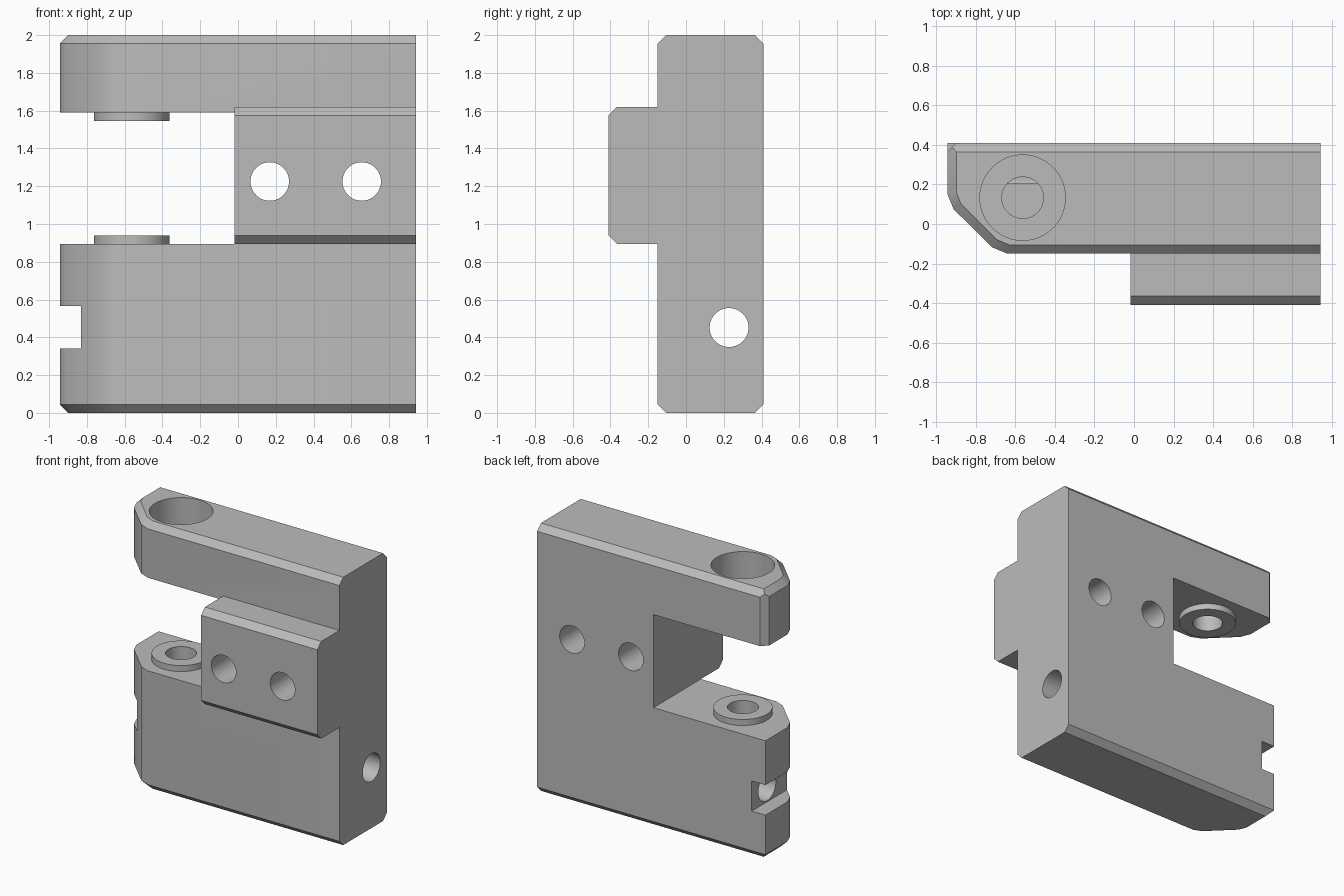
import bpy, bmesh, math
from mathutils import Vector

cube = bpy.data.objects.get("Cube")
if cube:
    bpy.data.objects.remove(cube, do_unlink=True)

HX, HY, FRONT = 0.943, 0.41, -0.15   # half width, half depth, front of the plate
C = 0.045                            # chamfer size
GAP_LOW, GAP_HIGH = 0.895, 1.59      # clamp opening
PIN = (-0.563, 0.133)                # pivot axis

grey = bpy.data.materials.new("machined grey")
grey.use_nodes = True
colour = (0.5, 0.5, 0.5, 1)
grey.diffuse_color = colour
grey.node_tree.nodes["Principled BSDF"].inputs["Base Color"].default_value = colour


def loft(name, rings):
    """Closed solid from a stack of matching rings."""
    bm = bmesh.new()
    loops = [[bm.verts.new(p) for p in ring] for ring in rings]
    n = len(loops[0])
    for a, b in zip(loops, loops[1:]):
        for i in range(n):
            j = (i + 1) % n
            bm.faces.new((a[i], a[j], b[j], b[i]))
    bm.faces.new(loops[0][::-1])
    bm.faces.new(loops[-1])
    bmesh.ops.recalc_face_normals(bm, faces=bm.faces)
    mesh = bpy.data.meshes.new(name)
    bm.to_mesh(mesh)
    bm.free()
    mesh.materials.append(grey)
    obj = bpy.data.objects.new(name, mesh)
    bpy.context.collection.objects.link(obj)
    return obj


def box(name, x0, x1, y0, y1, z0, z1):
    return loft(name, [[(x0, y0, z), (x1, y0, z), (x1, y1, z), (x0, y1, z)]
                       for z in (z0, z1)])


def cylinder(name, axis, a, b, r, start, end, n=64):
    """Cylinder along x, y or z; a and b are the other two coordinates in order."""
    def point(t, k):
        p = [a + r * math.cos(k * math.tau / n), b + r * math.sin(k * math.tau / n)]
        p.insert("xyz".index(axis), t)
        return p
    return loft(name, [[point(t, k) for k in range(n)] for t in (start, end)])


def inset(outline, d):
    """Offset every side inward, except the straight right end."""
    sides = []
    for i, p in enumerate(outline):
        e = (outline[(i + 1) % len(outline)] - p).normalized()
        normal = Vector((-e.y, e.x))
        sides.append((normal, normal.dot(p) + (0 if normal.x < -0.99 else d)))
    result = []
    for i in range(len(sides)):
        (m, c), (n, k) = sides[i - 1], sides[i]
        det = m.x * n.y - m.y * n.x
        result.append(Vector(((c * n.y - m.y * k) / det, (m.x * k - c * n.x) / det)))
    return result


def combine(target, other, operation):
    mod = target.modifiers.new(operation.title(), 'BOOLEAN')
    mod.operation, mod.solver, mod.object = operation, 'EXACT', other
    bpy.context.view_layer.objects.active = target
    bpy.ops.object.modifier_apply(modifier=mod.name)
    bpy.data.objects.remove(other, do_unlink=True)


# Main plate with a clipped front corner and chamfered top and bottom rims
outline = [Vector(p) for p in ((HX, FRONT), (HX, HY), (-HX, HY), (-HX, 0.15),
                               (-0.912, 0.075), (-0.717, -0.118), (-0.64, FRONT))]
body = loft("clamp_body", [[(p.x, p.y, z) for p in inset(outline, d)]
                           for z, d in ((0, C), (C, 0), (2 - C, 0), (2, C))])

# Jaw opening and end notch
combine(body, box("jaw_cutter", -2, -0.018, -1, 1, GAP_LOW, GAP_HIGH), 'DIFFERENCE')
combine(body, box("notch_cutter", -2, -0.83, -1, 1, 0.34, 0.565), 'DIFFERENCE')

# Upright chamfer at the back corner of the upper arm
corner = ((-HX - C, HY - 2 * C), (-HX + 2 * C, HY + C), (-HX - C, HY + C))
combine(body, loft("corner_cutter", [[(x, y, z) for x, y in corner]
                                     for z in (1.5, 2.1)]), 'DIFFERENCE')

# Mounting block on the front
z0, z1 = GAP_LOW, 1.62
profile = ((-0.1, z0), (-0.1, z1), (-HY + C, z1), (-HY, z1 - C),
           (-HY, z0 + C), (-HY + C, z0))
combine(body, loft("mounting_block", [[(x, y, z) for y, z in profile]
                                      for x in (-0.018, HX)]), 'UNION')

# Facing bosses around the pivot
for start, end in ((0.85, 0.94), (1.545, 1.63)):
    combine(body, cylinder("pivot_boss", 'z', *PIN, 0.2, start, end), 'UNION')

# Pivot bore, counterbore, mounting holes and lengthwise hole
for args in (('z', *PIN, 0.105, 0.552, 1.9),
             ('z', *PIN, 0.216, 1.68, 2.1),
             ('y', 0.168, 1.225, 0.102, -1, 1),
             ('y', 0.655, 1.225, 0.102, -1, 1),
             ('x', 0.228, 0.452, 0.103, -2, 2)):
    combine(body, cylinder("hole_cutter", *args), 'DIFFERENCE')

bpy.ops.object.select_all(action='DESELECT')
body.select_set(True)
bpy.context.view_layer.objects.active = body
bpy.ops.object.shade_smooth_by_angle(angle=math.radians(30))
